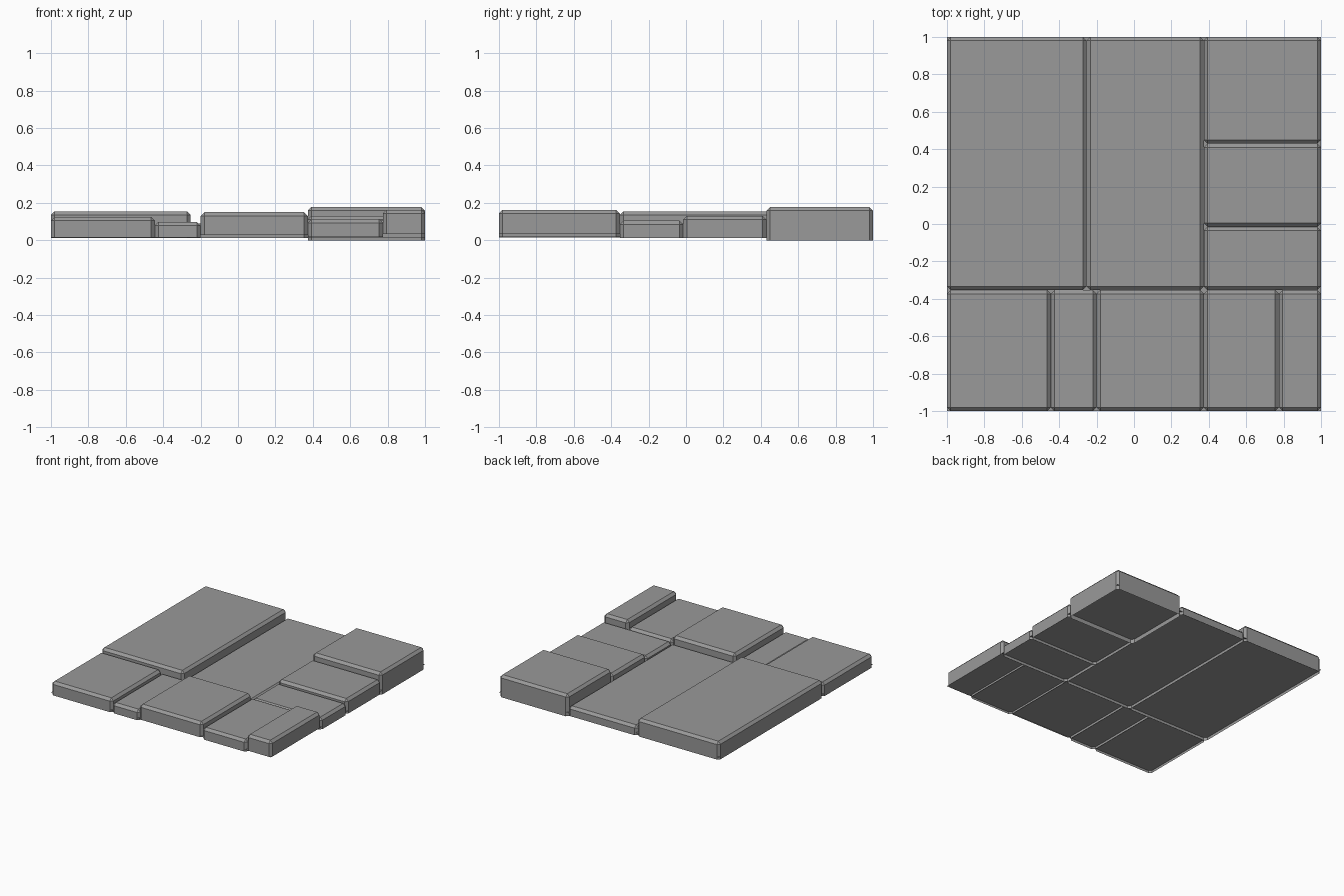
import bpy, bmesh

if "Cube" in bpy.data.objects:
    bpy.data.objects.remove(bpy.data.objects["Cube"])

BEVEL = 0.02
SHEET_Z = 0.035

grey = bpy.data.materials.new("dark_grey")
grey.diffuse_color = (0.32, 0.32, 0.32, 1)
grey.use_nodes = True
grey.node_tree.nodes["Principled BSDF"].inputs["Base Color"].default_value = grey.diffuse_color


def add_object(name, bm):
    mesh = bpy.data.meshes.new(name)
    bm.to_mesh(mesh)
    bm.free()
    mesh.materials.append(grey)
    obj = bpy.data.objects.new(name, mesh)
    bpy.context.collection.objects.link(obj)


def slab(name, x0, x1, y0, y1, z1, z0=0.012):
    """Open-bottomed box with chamfered top and upright edges."""
    bm = bmesh.new()
    bmesh.ops.create_cube(bm, size=1)
    for v in bm.verts:
        v.co.x = x1 if v.co.x > 0 else x0
        v.co.y = y1 if v.co.y > 0 else y0
        v.co.z = z1 if v.co.z > 0 else z0
    edges = [e for e in bm.edges if max(v.co.z for v in e.verts) > z0 + 0.001]
    bmesh.ops.bevel(bm, geom=edges, offset=BEVEL, offset_type='OFFSET',
                    segments=1, profile=0.5, affect='EDGES')
    bm.normal_update()
    bmesh.ops.delete(bm, geom=[f for f in bm.faces if f.normal.z < -0.9],
                     context='FACES')
    add_object(name, bm)


# Large rear slabs
slab("rear_left_slab", -1, -0.253, -0.353, 1, 0.155)
slab("rear_middle_slab", -0.253, 0.373, -0.353, 1, 0.09)

# Stack of slabs on the right side; the rear one reaches the ground
slab("right_rear_slab", 0.373, 1, 0.43, 1, 0.178, 0.0)
slab("right_middle_slab", 0.373, 1, -0.015, 0.43, 0.13)
slab("right_front_slab", 0.373, 1, -0.353, -0.015, 0.105)

# Front row, left to right: end x, top height, bottom height
x = -1
for i, (end, top, low) in enumerate([(-0.445, 0.125, 0.015), (-0.2, 0.098, 0.015),
                                     (0.373, 0.15, 0.028), (0.775, 0.113, 0.018),
                                     (1, 0.163, 0.034)]):
    slab(f"front_slab_{i + 1}", x, end, -1, -0.353, top, low)
    x = end

# Thin bed sheet that closes the slabs from below
bm = bmesh.new()
bmesh.ops.create_grid(bm, x_segments=1, y_segments=1, size=1)
bmesh.ops.translate(bm, verts=bm.verts, vec=(0, 0, SHEET_Z))
add_object("bed_sheet", bm)
